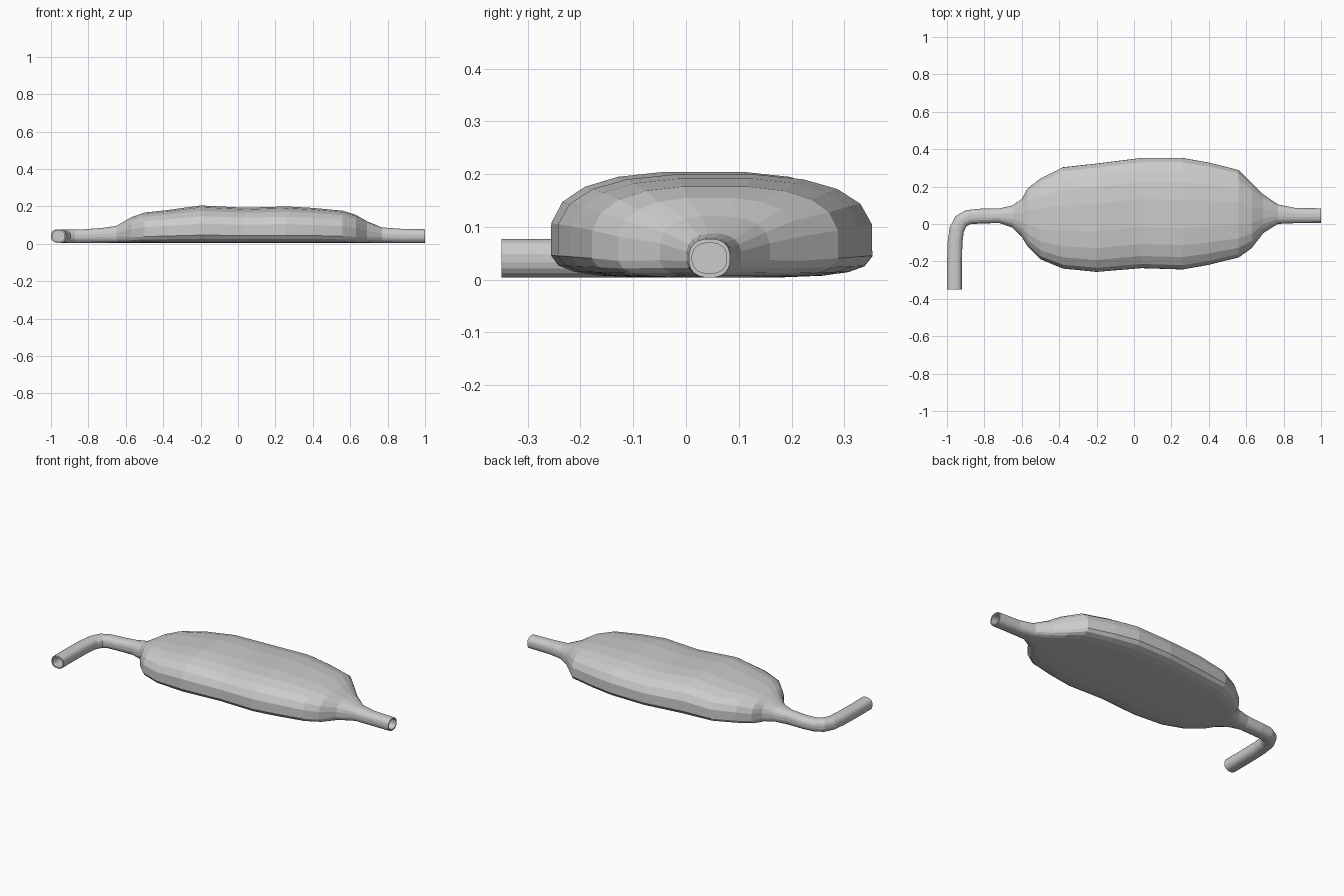
import bpy
import bmesh
from math import sin, cos, pi, radians, copysign
from mathutils import Vector

old = bpy.data.objects.get("Cube")
if old:
    bpy.data.objects.remove(old, do_unlink=True)

SIDES = 20
FLOOR = 0.008

metal = bpy.data.materials.new("light grey metal")
metal.use_nodes = True
grey = (0.6, 0.6, 0.6, 1)
metal.diffuse_color = grey
metal.node_tree.nodes["Principled BSDF"].inputs["Base Color"].default_value = grey


def power(value, exponent):
    return copysign(abs(value) ** exponent, value)


def section(center, heading, half, low, high):
    """Closed ring across the path: domed on top, flattened below when wide."""
    across = Vector((-sin(heading), cos(heading), 0))
    wide = min(1, max(0, (half - 0.04) / 0.12))
    mid = low + (high - low) * (0.5 - 0.15 * wide)
    ring = []
    for i in range(SIDES):
        a = 2 * pi * (i + 0.5) / SIDES
        upper = sin(a) > 0
        e = 2 / (2.4 + wide * (0.3 if upper else 1.6))
        reach = high - mid if upper else mid - low
        point = Vector((center[0], center[1], mid)) + across * half * power(cos(a), e)
        point.z += reach * power(sin(a), e)
        ring.append(point)
    return ring


def loft(name, rings):
    """Skin rings in order and close both ends."""
    bm = bmesh.new()
    loops = [[bm.verts.new(p) for p in ring] for ring in rings]
    for a, b in zip(loops, loops[1:]):
        for i in range(SIDES):
            j = (i + 1) % SIDES
            bm.faces.new((a[i], a[j], b[j], b[i]))
    bm.faces.new(loops[0])
    bm.faces.new(loops[-1])
    bmesh.ops.recalc_face_normals(bm, faces=bm.faces)
    mesh = bpy.data.meshes.new(name)
    bm.to_mesh(mesh)
    bm.free()
    mesh.materials.append(metal)
    obj = bpy.data.objects.new(name, mesh)
    bpy.context.collection.objects.link(obj)
    return obj


def bore(center, heading, depth):
    """Inner rings of an open pipe mouth, from the rim inward."""
    step = Vector((cos(heading), sin(heading), 0)) * depth
    spot = Vector((center[0], center[1], 0))
    return [section(spot + step * t, heading, 0.033, 0.016, 0.074) for t in (0, 1)]


# Bent outlet pipe: x, y, heading in degrees
bend = [(-0.96, -0.35, 90), (-0.96, -0.22, 90), (-0.957, -0.1, 86), (-0.948, -0.03, 72),
        (-0.925, 0.015, 48), (-0.885, 0.037, 20), (-0.82, 0.042, 3)]
pipe = [section((x, y), radians(h), 0.04, FLOOR, 0.082) for x, y, h in bend]

# Flattened chamber and straight inlet: x, front y, back y, top z
stations = [
    (-0.72, 0.005, 0.083, 0.09), (-0.65, -0.02, 0.1, 0.1), (-0.6, -0.07, 0.135, 0.13),
    (-0.57, -0.12, 0.19, 0.147), (-0.5, -0.19, 0.245, 0.172), (-0.38, -0.24, 0.305, 0.185),
    (-0.2, -0.258, 0.325, 0.21), (0.04, -0.238, 0.355, 0.198), (0.26, -0.245, 0.355, 0.205),
    (0.4, -0.22, 0.33, 0.197), (0.56, -0.18, 0.29, 0.182), (0.63, -0.13, 0.22, 0.16),
    (0.69, -0.05, 0.16, 0.125), (0.77, 0, 0.105, 0.092), (0.86, 0.004, 0.087, 0.085),
    (1, 0.005, 0.084, 0.082)]
chamber = [section((x, (f + b) / 2), 0, (b - f) / 2, FLOOR, top) for x, f, b, top in stations]

outlet_bore = bore((-0.96, -0.35), pi / 2, 0.2)
inlet_bore = bore((1, 0.0445), 0, -0.2)
body = loft("chamber_with_pipes", outlet_bore[::-1] + pipe + chamber + inlet_bore)

# Rest the model on the ground
lowest = min(v.co.z for v in body.data.vertices)
for v in body.data.vertices:
    v.co.z -= lowest - 0.004
